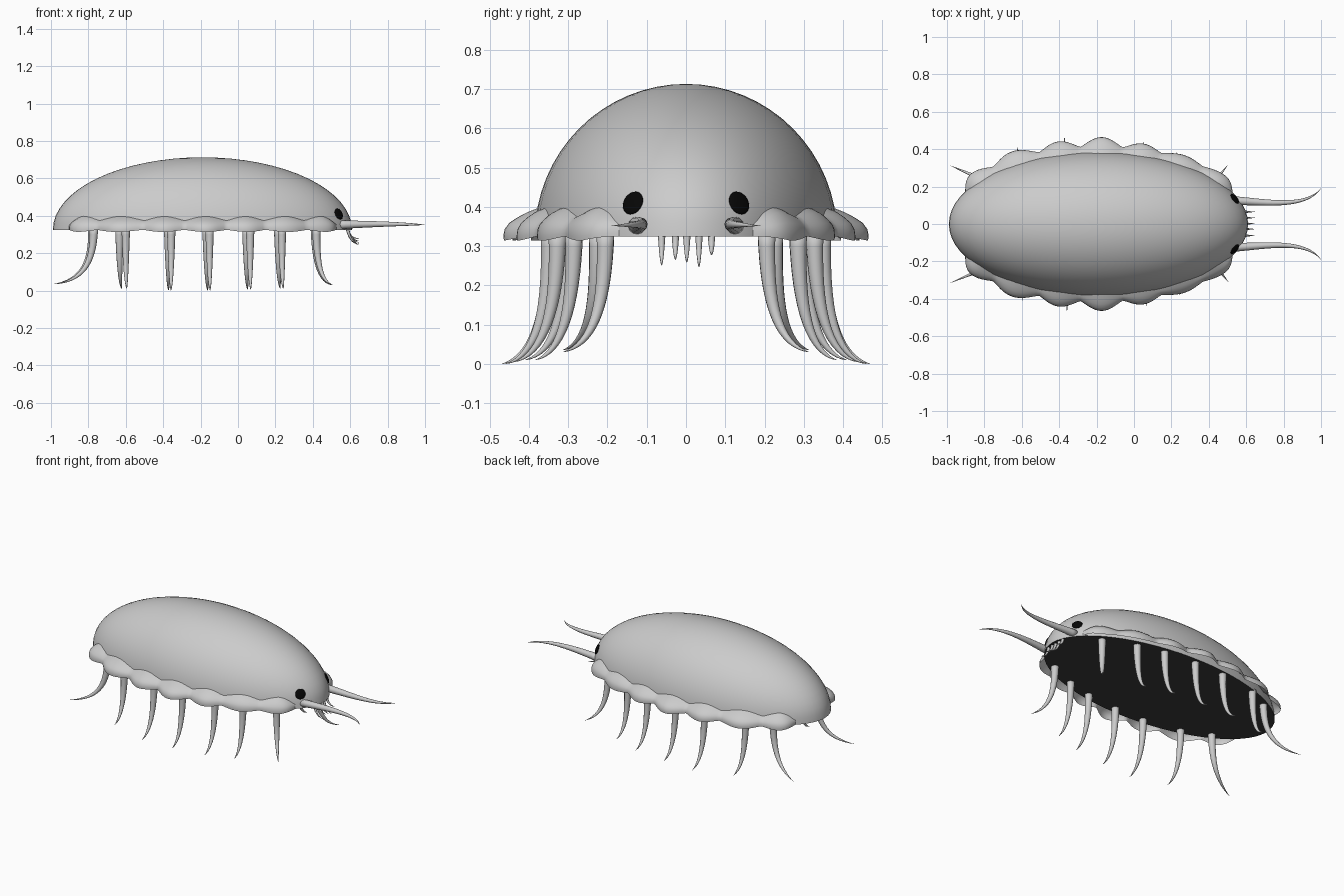
import bpy, bmesh, math
from mathutils import Vector, Matrix

if "Cube" in bpy.data.objects:
    bpy.data.objects.remove(bpy.data.objects["Cube"])

CX, A, B, H, Z0 = -0.19, 0.80, 0.385, 0.388, 0.325   # dome centre, half axes, rim height


def finish(name, bm, mat=None):
    bmesh.ops.recalc_face_normals(bm, faces=bm.faces)
    me = bpy.data.meshes.new(name)
    bm.to_mesh(me)
    bm.free()
    for p in me.polygons:
        p.use_smooth = True
    ob = bpy.data.objects.new(name, me)
    bpy.context.collection.objects.link(ob)
    if mat:
        me.materials.append(mat)
    return ob


def spike(name, ctrl, radius, ref, steps=16, sides=12):
    """Tapered tube along a cubic bezier, ending in a point; ref is never parallel to the path."""
    p = [Vector(c) for c in ctrl]
    bm = bmesh.new()
    rings = []
    for i in range(steps):
        t = i / steps
        s = 1 - t
        pos = p[0]*s**3 + p[1]*3*s*s*t + p[2]*3*s*t*t + p[3]*t**3
        tan = (p[1]-p[0])*s*s + (p[2]-p[1])*2*s*t + (p[3]-p[2])*t*t
        n1 = tan.cross(Vector(ref)).normalized()
        n2 = tan.cross(n1).normalized()
        r = radius * (1 - t) ** 0.85
        rings.append([bm.verts.new(pos + r*(math.cos(a)*n1 + math.sin(a)*n2))
                      for a in (2*math.pi*k/sides for k in range(sides))])
    for a, b in zip(rings, rings[1:]):
        for k in range(sides):
            m = (k+1) % sides
            bm.faces.new((a[k], a[m], b[m], b[k]))
    tip = bm.verts.new(p[3])
    for k in range(sides):
        bm.faces.new((rings[-1][k], rings[-1][(k+1) % sides], tip))
    bm.faces.new(rings[0])
    return finish(name, bm)


black = bpy.data.materials.new("eye_black")
black.diffuse_color = (0.002, 0.002, 0.002, 1)
black.use_nodes = True
black.node_tree.nodes["Principled BSDF"].inputs["Base Color"].default_value = black.diffuse_color
dark = bpy.data.materials.new("belly_dark")
dark.diffuse_color = (0.045, 0.045, 0.045, 1)
dark.use_nodes = True
dark.node_tree.nodes["Principled BSDF"].inputs["Base Color"].default_value = dark.diffuse_color

# Domed shell
bm = bmesh.new()
bmesh.ops.create_uvsphere(bm, u_segments=64, v_segments=32, radius=1)
bmesh.ops.delete(bm, geom=[v for v in bm.verts if v.co.z < -1e-4], context='VERTS')
for v in bm.verts:
    v.co = (CX + A*v.co.x, B*v.co.y, Z0 + H*v.co.z)
finish("shell", bm)

# Flat dark belly
bm = bmesh.new()
bmesh.ops.create_circle(bm, cap_ends=True, segments=64, radius=1)
for v in bm.verts:
    v.co = (CX + A*v.co.x, B*v.co.y, Z0)
belly = finish("belly", bm, dark)
if belly.data.polygons[0].normal.z > 0:
    belly.data.flip_normals()

# Scalloped skirt: thin flared sheet with seven lobes down each side
edges = [0.46, 0.82, 1.146, 1.41, 1.69, 1.97, 2.33, 2.67]
peaks = [0.045, 0.05, 0.062, 0.08, 0.07, 0.07, 0.055]
profile = [(0.25, 0.9), (0.55, 0.74), (0.82, 0.56), (0.96, 0.36), (1.0, 0.15), (0.98, 0.0)]


def skirt(name, side):
    bm = bmesh.new()
    rows = []
    per = 14
    for i in range(7 * per + 1):
        lobe = min(i // per, 6)
        u = i / per - lobe
        th = edges[lobe] + (edges[lobe+1] - edges[lobe]) * u
        bump = max(0, math.sin(math.pi * u)) ** 1.2
        fade = min(1, i / 7, (7*per - i) / 7)
        dip = 0.03 * fade
        off = dip + (peaks[lobe] - dip) * bump
        low = 0.325 - 0.011 * bump * fade
        height = 0.03 + 0.02 * fade + 0.03 * bump
        base = Vector((CX + A*math.cos(th), B*math.sin(th), 0))
        n = Vector((math.cos(th)/A, math.sin(th)/B, 0)).normalized()
        pts = [(-0.012, low + height*1.06)]
        pts += [(off*f, low + height*z) for f, z in profile]
        row = []
        for d, z in pts:
            q = base + n*d
            row.append(bm.verts.new((q.x, side*q.y, z)))
        rows.append(row)
    for a, b in zip(rows, rows[1:]):
        for k in range(len(a) - 1):
            q = (a[k], a[k+1], b[k+1], b[k])
            bm.faces.new(q)
    ob = finish(name, bm)
    # make the sheet face outwards
    mid = ob.data.polygons[len(ob.data.polygons) // 2]
    if mid.normal.y * side + mid.normal.z < 0:
        ob.data.flip_normals()


# Legs: base x, base y, tip x, tip y, tip z, sideways stagger
legs = [(0.415, 0.205, 0.505, 0.315, 0.03, 0.004), (0.225, 0.285, 0.235, 0.385, 0.01, 0.01),
        (0.055, 0.327, 0.06, 0.44, 0.005, 0.01), (-0.16, 0.347, -0.155, 0.46, 0.0, 0.008),
        (-0.365, 0.345, -0.365, 0.47, 0.0, 0.008), (-0.617, 0.30, -0.608, 0.41, 0.01, 0.017),
        (-0.775, 0.225, -0.985, 0.315, 0.035, 0.004)]

for side, label in ((-1, "right"), (1, "left")):
    skirt(label + "_skirt", side)
    for i, (bx, by, tx, ty, tz, dx) in enumerate(legs):
        bx, tx = bx - side*dx, tx - side*dx*0.8
        mx, my = bx + (tx-bx)*0.3, by + (ty-by)*0.3
        out = Vector((tx-bx, side*(ty-by), 0))
        spike(f"{label}_leg_{i+1}",
              [(bx, side*by, 0.335), (bx, side*by, 0.14),
               (mx, side*my, tz + 0.018), (tx, side*ty, tz)],
              0.023, (-out.y, out.x, 0))

    # Antennae
    spike(label + "_antenna", [(0.54, side*0.125, 0.352), (0.72, side*0.115, 0.358),
                               (0.92, side*0.085, 0.356), (1.0, side*0.19, 0.352)],
          0.023, (0, 0, 1))

    # Eyes: flattened ovals lying on the shell
    c = Vector((0.539, side*0.135, 0.41))
    n = Vector(((c.x-CX)/A**2, c.y/B**2, (c.z-Z0)/H**2)).normalized()
    bm = bmesh.new()
    bmesh.ops.create_uvsphere(bm, u_segments=24, v_segments=12, radius=1)
    rot = n.to_track_quat('Z', 'Y').to_matrix().to_4x4()
    bm.transform(Matrix.Translation(c) @ rot @ Matrix.Diagonal((0.031, 0.031, 0.008, 1)))
    finish(label + "_eye", bm, black)

# Small mouth feelers under the front rim
for i, (y, z) in enumerate([(-0.062, 0.25), (-0.027, 0.265), (0.002, 0.258),
                            (0.033, 0.246), (0.065, 0.277)]):
    spike(f"mouth_feeler_{i+1}", [(0.585, y, 0.335), (0.592, y, 0.29),
                                  (0.61, y, z + 0.005), (0.65, y, z)], 0.010, (0, 1, 0), 8, 8)
